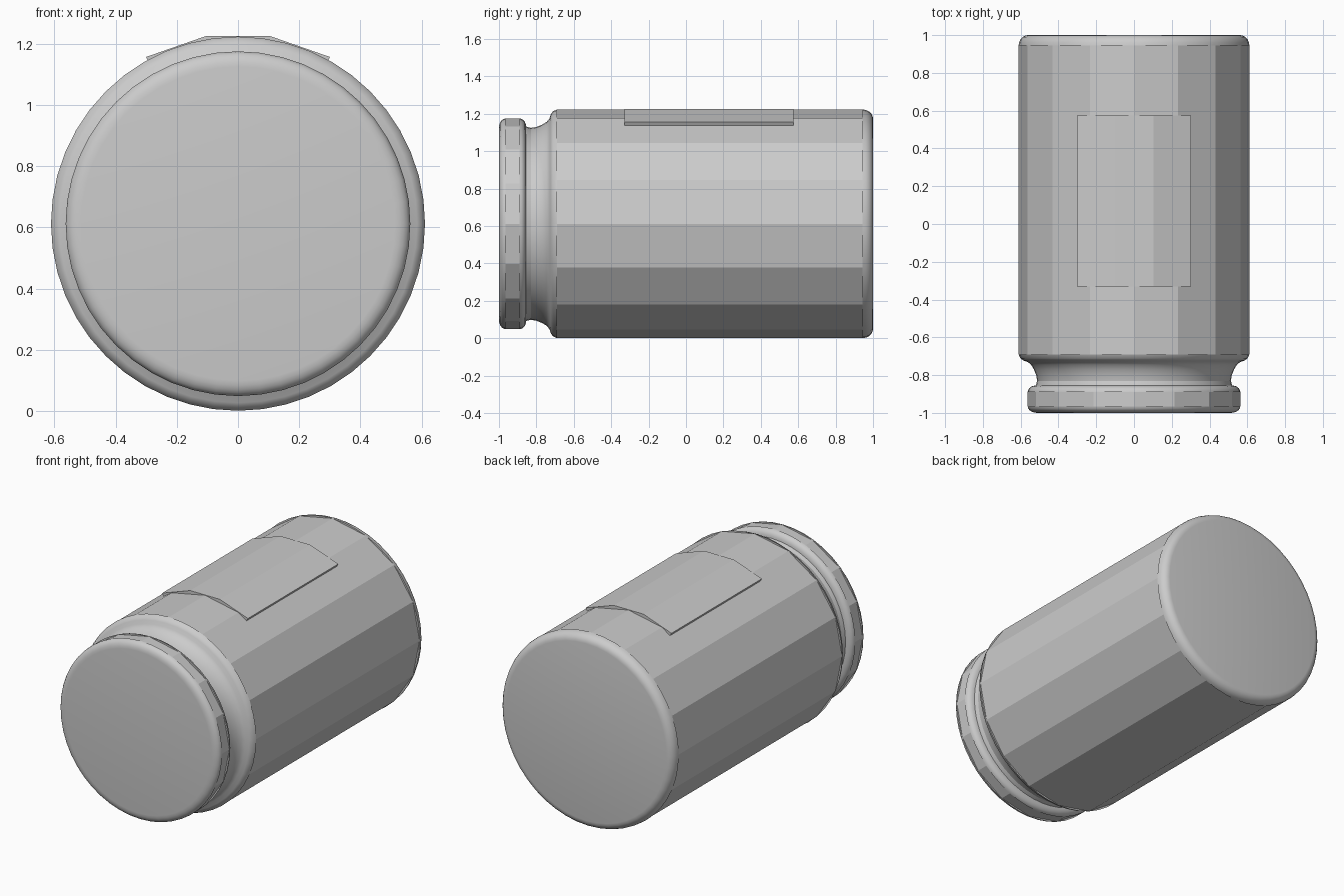
import bpy, bmesh
from math import sin, cos, pi, radians

cube = bpy.data.objects.get("Cube")
if cube:
    bpy.data.objects.remove(cube, do_unlink=True)

AXIS_Z = 0.612   # height of the jar's axis
BODY_R = 0.611
LID_R = 0.563
FINE, COARSE = 48, 16

grey = bpy.data.materials.new("plain grey")
grey.use_nodes = True
colour = (0.6, 0.6, 0.6, 1)
grey.diffuse_color = colour
grey.node_tree.nodes["Principled BSDF"].inputs["Base Color"].default_value = colour


def finish(name, bm, smooth):
    mesh = bpy.data.meshes.new(name)
    bm.to_mesh(mesh)
    bm.free()
    mesh.materials.append(grey)
    obj = bpy.data.objects.new(name, mesh)
    bpy.context.collection.objects.link(obj)
    if smooth:
        bpy.ops.object.select_all(action='DESELECT')
        obj.select_set(True)
        bpy.context.view_layer.objects.active = obj
        bpy.ops.object.shade_smooth_by_angle(angle=radians(35))
    return obj


def lathe(name, profile, sides, smooth=False, front_cap=False, back_cap=False):
    """Spin (radius, y) points, listed front to back, around the jar's axis."""
    bm = bmesh.new()
    rings = []
    for r, y in profile:
        angles = [2 * pi * j / sides for j in range(sides)]
        rings.append([bm.verts.new((r * sin(a), y, AXIS_Z + r * cos(a))) for a in angles])
    for a, b in zip(rings, rings[1:]):
        for j in range(sides):
            k = (j + 1) % sides
            bm.faces.new((a[j], a[k], b[k], b[j]))
    if front_cap:
        bm.faces.new(rings[0][::-1])
    if back_cap:
        bm.faces.new(rings[-1])
    return finish(name, bm, smooth)


def fillet(r, y, dr, dy, steps=5):
    """Quarter round from the flat end (r - dr, y + dy) to the side (r, y)."""
    turns = [pi / 2 * i / steps for i in range(steps + 1)]
    return [(r - dr + dr * sin(t), y + dy * cos(t)) for t in turns]


# Lid: rounded front, faceted band, rounded back edge running into the neck
lid_front = fillet(LID_R, -0.965, 0.05, -0.035)
lathe("lid_front_rim", lid_front + [(LID_R - 0.03, -0.965)], FINE, True, front_cap=True)
lathe("lid_band", [(LID_R, -0.965), (LID_R, -0.89)], COARSE)
lid_back = fillet(LID_R, -0.89, 0.043, 0.035)[::-1]
lathe("lid_back_rim", [(LID_R - 0.03, -0.89)] + lid_back + [(0.513, -0.83)], FINE, True)

# Neck flaring out to the rounded shoulder
neck = [(0.513, -0.83), (0.518, -0.80), (0.53, -0.77), (0.545, -0.745), (0.563, -0.73)]
shoulder = [(0.585, -0.723), (0.602, -0.711), (BODY_R, -0.69)]
lathe("neck_and_shoulder", neck + shoulder + [(BODY_R - 0.03, -0.69)], FINE, True)

# Body wall and rounded base
lathe("body_wall", [(BODY_R, -0.69), (BODY_R, 0.945)], COARSE)
base = fillet(BODY_R, 0.945, 0.05, 0.055)[::-1]
lathe("base_rim", [(BODY_R - 0.03, 0.945)] + base, FINE, True, back_cap=True)

# Label: three flat strips standing just proud of the body
bm = bmesh.new()
half = radians(28.9)
sections = []
for i in range(4):
    a = -half + 2 * half * i / 3
    corners = [(0.622, -0.33), (0.622, 0.575), (0.59, 0.575), (0.59, -0.33)]
    sections.append([bm.verts.new((r * sin(a), y, AXIS_Z + r * cos(a))) for r, y in corners])
for a, b in zip(sections, sections[1:]):
    for j in range(4):
        k = (j + 1) % 4
        bm.faces.new((a[j], b[j], b[k], a[k]))
bm.faces.new(sections[0])
bm.faces.new(sections[-1][::-1])
bmesh.ops.recalc_face_normals(bm, faces=bm.faces)
finish("label", bm, False)
